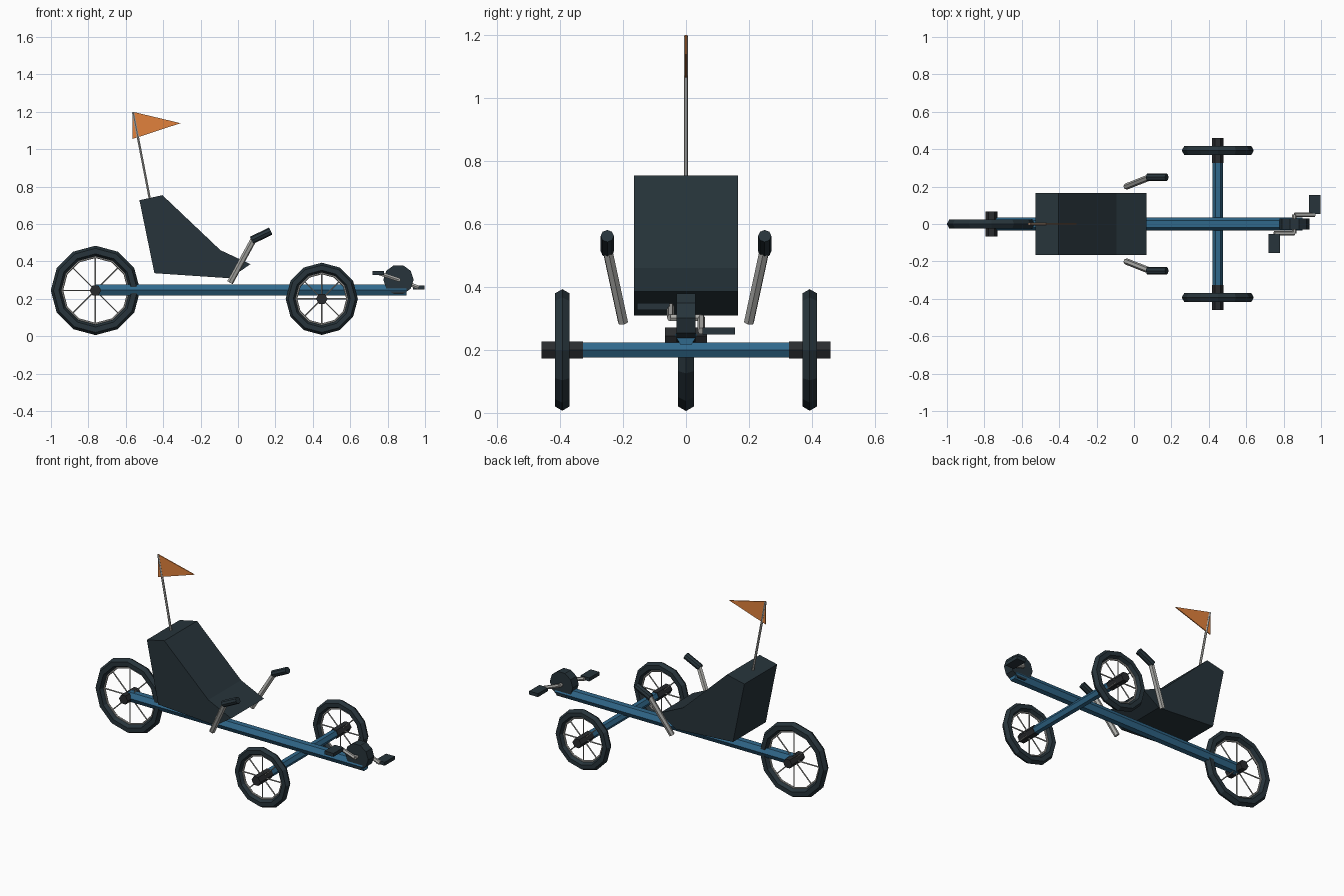
import bpy, bmesh, math
from mathutils import Vector

cube = bpy.data.objects.get("Cube")
if cube:
    bpy.data.objects.remove(cube, do_unlink=True)


def material(name, rgb):
    m = bpy.data.materials.new(name)
    m.use_nodes = True
    m.diffuse_color = (*rgb, 1)
    m.node_tree.nodes["Principled BSDF"].inputs["Base Color"].default_value = (*rgb, 1)
    return m


blue = material("frame blue", (0.03, 0.14, 0.26))
slate = material("dark slate", (0.02, 0.034, 0.043))
black = material("hub black", (0.022, 0.024, 0.027))
silver = material("silver", (0.42, 0.42, 0.4))
orange = material("flag orange", (0.75, 0.22, 0.045))


def finish(name, bm, mat):
    bmesh.ops.recalc_face_normals(bm, faces=bm.faces)
    mesh = bpy.data.meshes.new(name)
    bm.to_mesh(mesh)
    bm.free()
    mesh.materials.append(mat)
    obj = bpy.data.objects.new(name, mesh)
    bpy.context.collection.objects.link(obj)
    return obj


def bridge(name, ring_a, ring_b, mat):
    """Closed solid between two matching outlines."""
    bm = bmesh.new()
    a = [bm.verts.new(p) for p in ring_a]
    b = [bm.verts.new(p) for p in ring_b]
    bm.faces.new(a)
    bm.faces.new(b)
    for i in range(len(a)):
        j = (i + 1) % len(a)
        bm.faces.new((a[i], a[j], b[j], b[i]))
    return finish(name, bm, mat)


def rod(name, start, end, radius, mat, sides=6):
    """Prism between two points with a corner pointing sideways."""
    p, q = Vector(start), Vector(end)
    d = (q - p).normalized()
    u = d.cross(Vector((0, 0, 1)))
    u = u.normalized() if u.length > 0.01 else Vector((1, 0, 0))
    v = u.cross(d)
    turns = [2 * math.pi * i / sides for i in range(sides)]
    ring = [radius * (math.cos(t) * u + math.sin(t) * v) for t in turns]
    return bridge(name, [p + r for r in ring], [q + r for r in ring], mat)


def slab(name, profile, y, half, mat):
    """Side outline (x, z) given width along y."""
    return bridge(name, [(x, y - half, z) for x, z in profile],
                  [(x, y + half, z) for x, z in profile], mat)


def ring(name, centre, major, minor, segments, mat):
    bpy.ops.mesh.primitive_torus_add(
        major_segments=segments, minor_segments=6, major_radius=major,
        minor_radius=minor, location=centre, rotation=(math.pi / 2, 0, 0))
    obj = bpy.context.object
    obj.name = name
    obj.data.materials.append(mat)


def wheel(name, x, y, z, radius, tube):
    """Tyre, rim, hub and eight spokes."""
    ring(name + "_tyre", (x, y, z), radius - tube, tube, 12, slate)
    rim = radius - 2 * tube - 0.002
    ring(name + "_rim", (x, y, z), rim, 0.006, 12, silver)
    rod(name + "_hub", (x, y - 0.066, z), (x, y + 0.066, z), 0.031, black)
    for i in range(8):
        t = math.pi * i / 4
        tip = (x + rim * math.cos(t), y, z + rim * math.sin(t))
        rod(f"{name}_spoke_{i + 1}", (x, y, z), tip, 0.004, silver)


# Wheels
wheel("rear_wheel", -0.762, 0, 0.245, 0.239, 0.029)
for side, s in (("left", 1), ("right", -1)):
    wheel(f"{side}_front_wheel", 0.448, 0.393 * s, 0.2, 0.193, 0.027)

# Frame
rod("main_tube", (-0.762, 0, 0.247), (0.9, 0, 0.247), 0.035, blue)
rod("cross_tube", (0.448, -0.393, 0.2), (0.448, 0.393, 0.2), 0.027, blue)

# Seat
slab("seat", [(-0.527, 0.727), (-0.404, 0.754), (-0.094, 0.46),
              (0.067, 0.385), (-0.045, 0.31), (-0.447, 0.337)], 0, 0.165, slate)

# Handles
for side, s in (("left", 1), ("right", -1)):
    rod(f"{side}_handle_bar", (-0.042, 0.2 * s, 0.288),
        (0.085, 0.25 * s, 0.52), 0.017, silver)
    rod(f"{side}_grip", (0.073, 0.25 * s, 0.513),
        (0.175, 0.25 * s, 0.562), 0.021, slate, 8)

# Crank drum, crank arms and pedals
rod("crank_drum", (0.858, -0.03, 0.302), (0.858, 0.03, 0.302), 0.081, slate, 10)
rod("crank_axle", (0.858, -0.05, 0.302), (0.858, 0.05, 0.302), 0.012, silver)
for side, s in (("left", 1), ("right", -1)):
    px, pz = 0.858 + 0.108 * s, 0.299 - 0.039 * s
    rod(f"{side}_crank", (0.858, 0.049 * s, 0.302),
        (px, 0.049 * s, pz), 0.012, silver)
    slab(f"{side}_pedal", [(px - 0.031, pz - 0.011), (px + 0.031, pz - 0.011),
                           (px + 0.031, pz + 0.011), (px - 0.031, pz + 0.011)],
         0.104 * s, 0.051, slate)

# Flag
rod("flag_pole", (-0.465, 0, 0.7), (-0.561, 0, 1.198), 0.007, silver)
slab("flag", [(-0.563, 1.2), (-0.307, 1.139), (-0.563, 1.055)], 0, 0.003, orange)
